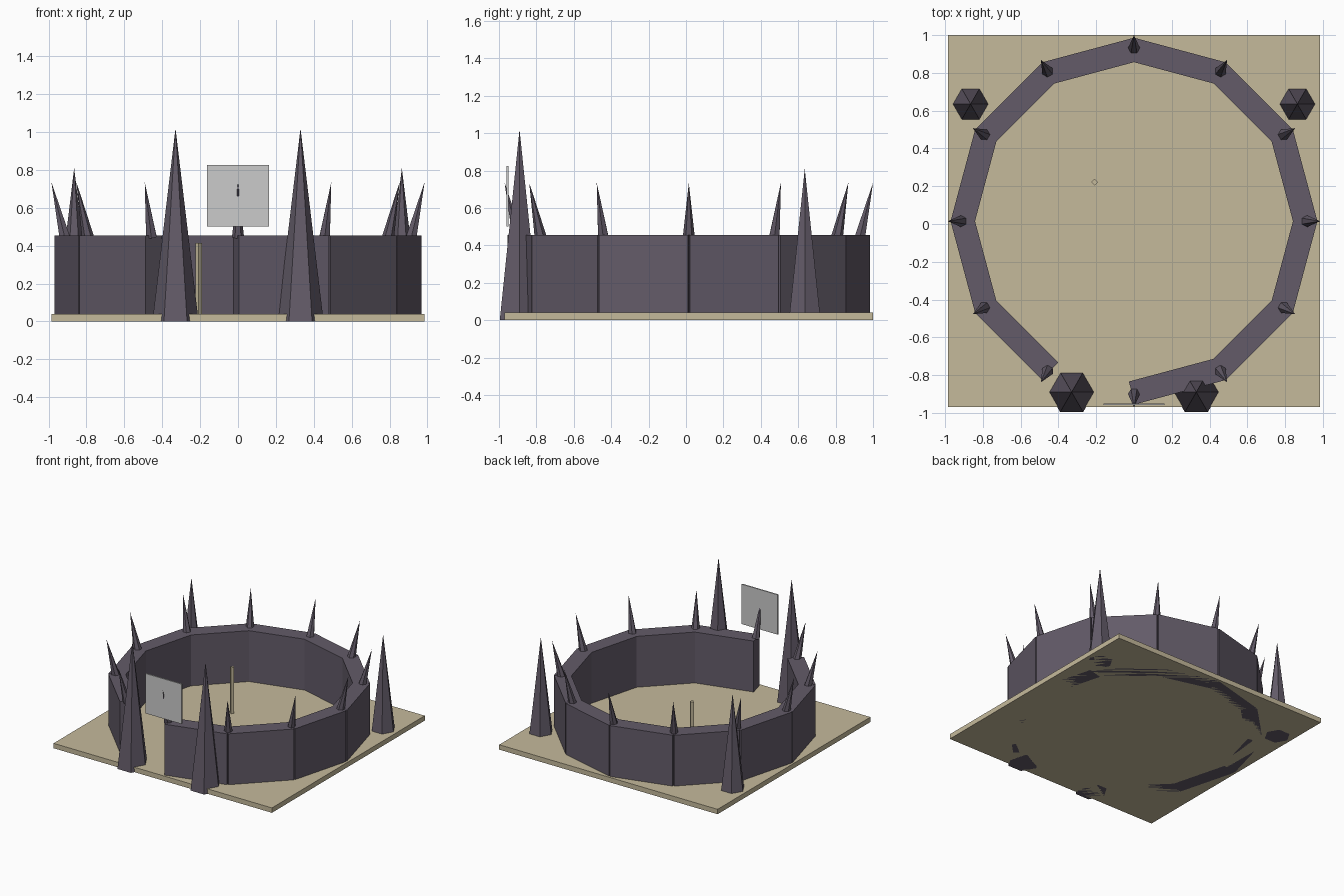
import bpy, math
from mathutils import Vector, Matrix

if "Cube" in bpy.data.objects:
    bpy.data.objects.remove(bpy.data.objects["Cube"])


def material(name, rgb):
    m = bpy.data.materials.new(name)
    m.diffuse_color = (*rgb, 1)
    m.use_nodes = True
    m.node_tree.nodes["Principled BSDF"].inputs["Base Color"].default_value = m.diffuse_color
    return m


SAND = material("sand", (0.56, 0.49, 0.33))
STONE = material("dark_stone", (0.125, 0.105, 0.14))
GREY = material("grey_board", (0.60, 0.60, 0.60))
CY = 0.015  # ring centre along y


def box(name, size, centre, mat, turn=0):
    bpy.ops.mesh.primitive_cube_add(size=1)
    ob = bpy.context.object
    ob.name = name
    ob.data.transform(Matrix.Translation(centre) @ Matrix.Rotation(turn, 4, 'Z')
                      @ Matrix.Diagonal((*size, 1)))
    ob.data.materials.append(mat)
    return ob


def spike(name, base, tip, radius, turn=0):
    base, tip = Vector(base), Vector(tip)
    axis = tip - base
    bpy.ops.mesh.primitive_cone_add(vertices=6, radius1=radius, radius2=0, depth=axis.length)
    ob = bpy.context.object
    ob.name = name
    tilt = Vector((0, 0, 1)).rotation_difference(axis).to_matrix().to_4x4()
    ob.data.transform(Matrix.Translation((base + tip) / 2) @ tilt
                      @ Matrix.Rotation(turn, 4, 'Z'))
    ob.data.materials.append(STONE)
    return ob


# ground slab
box("ground_slab", (1.97, 1.97, 0.04), (0, 0.015, 0.02), SAND)

# ring of straight wall panels, one left out as the gateway
for i in range(12):
    if i == 8:
        continue
    a = math.radians(15 + 30 * i)
    r = 0.938 - 0.0625
    box("wall_panel", (0.125, 0.492, 0.455),
        (r * math.cos(a), CY + r * math.sin(a), 0.2275), STONE, a)

# small outward-leaning spikes on the wall joints
for i in range(12):
    a = math.radians(30 * i)
    c, s = math.cos(a), math.sin(a)
    spike("wall_spike", (0.915 * c, CY + 0.915 * s, 0.445),
          (0.985 * c, CY + 0.985 * s, 0.735), 0.032, a)

# tall free-standing spikes: a pair at the gate and a pair at the back
for side in (-1, 1):
    spike("gate_spike", (side * 0.33, -0.89, 0), (side * 0.33, -0.89, 1.02), 0.122, math.pi / 6)
    spike("rear_spike", (side * 0.865, 0.635, 0), (side * 0.865, 0.635, 0.81), 0.098, math.pi / 6)

# thin post in the yard
box("yard_post", (0.025, 0.025, 0.375), (-0.208, 0.222, 0.2275), SAND, math.pi / 4)

# hanging board over the gate
box("gate_board", (0.325, 0.01, 0.325), (0, -0.954, 0.6625), GREY)
